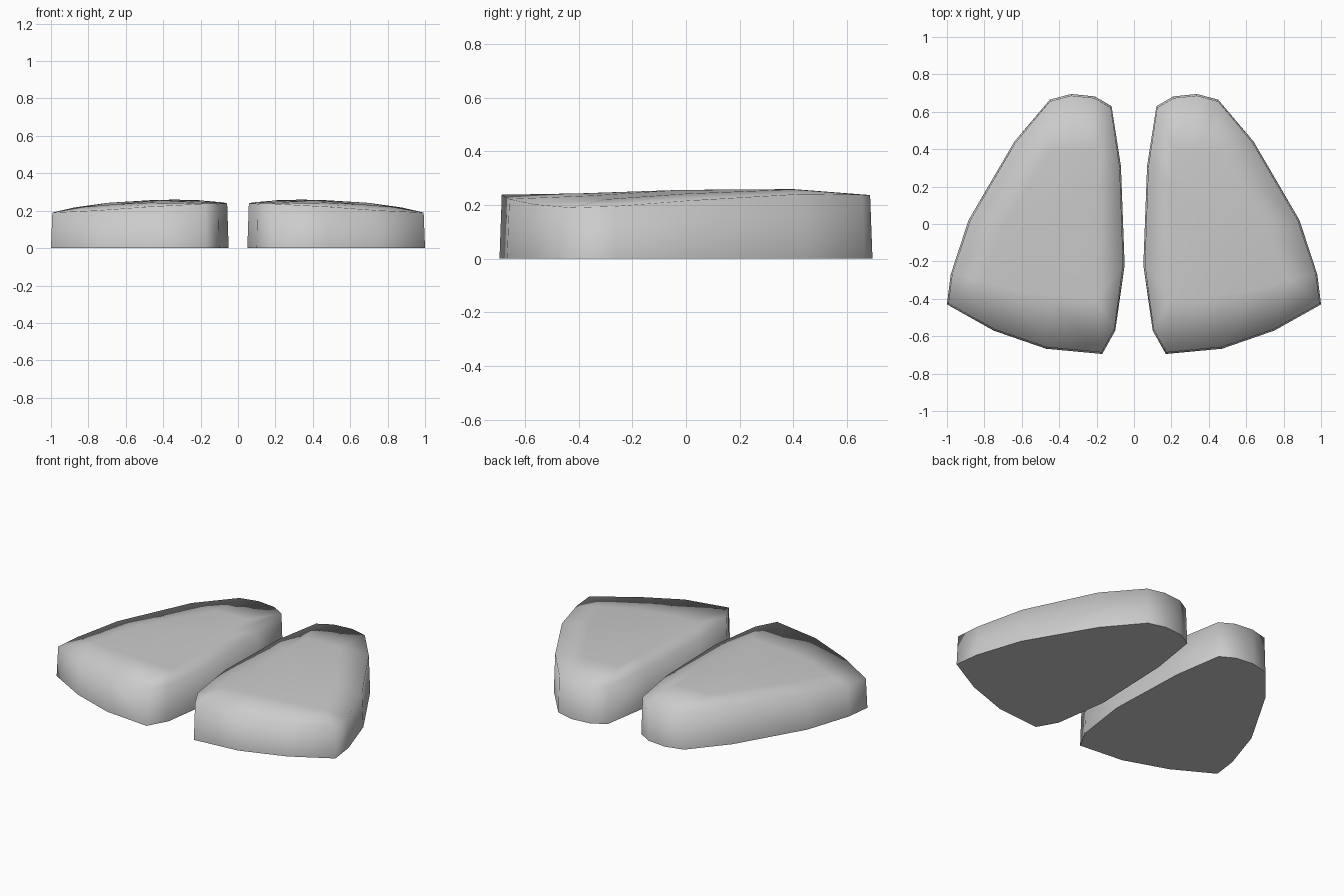
import bpy, bmesh
from mathutils import Vector

if "Cube" in bpy.data.objects:
    bpy.data.objects.remove(bpy.data.objects["Cube"])

# Outline of the right pad: x, y on the ground, z of the top rim
RIM = [(0.17, -0.695, 0.238), (0.47, -0.667, 0.222), (0.75, -0.57, 0.202), (1.0, -0.43, 0.19),
       (0.98, -0.27, 0.195), (0.885, 0.02, 0.217), (0.64, 0.44, 0.241), (0.45, 0.665, 0.238),
       (0.335, 0.695, 0.237), (0.21, 0.682, 0.237), (0.12, 0.63, 0.238), (0.07, 0.31, 0.244),
       (0.05, -0.22, 0.239), (0.10, -0.57, 0.237)]
# Crown point each rim point slopes up to
CROWN = [(0.2, -0.4, 0.243), (0.47, -0.38, 0.243), (0.65, -0.35, 0.235), (0.82, -0.3, 0.221),
         (0.82, -0.3, 0.221), (0.7, 0.0, 0.242), (0.44, 0.4, 0.258), (0.44, 0.4, 0.258),
         (0.33, 0.4, 0.259), (0.21, 0.4, 0.257), (0.21, 0.4, 0.257), (0.2, 0.2, 0.255),
         (0.2, -0.2, 0.248), (0.2, -0.4, 0.243)]
CENTRE = Vector((0.42, -0.02, 0.256))


def make_pad(name, side):
    bm = bmesh.new()

    def vert(x, y, z):
        return bm.verts.new((x * side, y, z))

    base = [vert(x, y, 0) for x, y, z in RIM]
    # Walls lean in slightly towards the rim
    rim = []
    for x, y, z in RIM:
        inward = (CENTRE - Vector((x, y, CENTRE.z))).normalized() * 0.009
        rim.append(vert(x + inward.x, y + inward.y, z))
    crown = [vert(*p) for p in CROWN]
    top = vert(*CENTRE)
    n = len(RIM)
    for i in range(n):
        j = (i + 1) % n
        for low, high in ((base, rim), (rim, crown)):
            bm.faces.new((low[i], low[j], high[j], high[i])).smooth = True
        bm.faces.new((crown[i], crown[j], top)).smooth = True
    # Flat underside
    bm.faces.new(base[::-1])
    bmesh.ops.remove_doubles(bm, verts=crown, dist=0.001)
    bmesh.ops.recalc_face_normals(bm, faces=bm.faces[:])
    mesh = bpy.data.meshes.new(name)
    bm.to_mesh(mesh)
    bm.free()
    bpy.context.collection.objects.link(bpy.data.objects.new(name, mesh))


make_pad("right_pad", 1)
make_pad("left_pad", -1)
